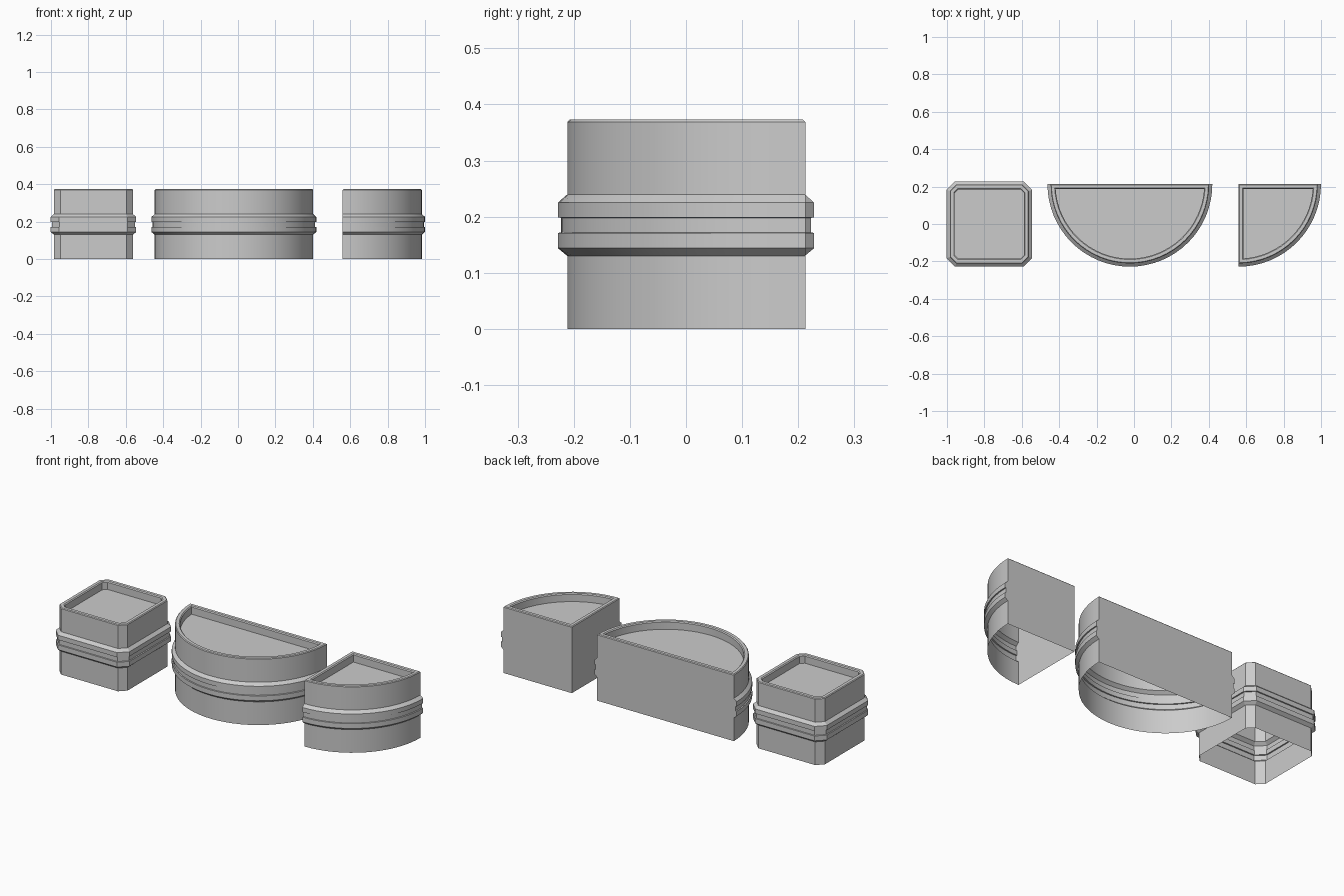
import bpy, bmesh
from math import sin, cos, asin, sqrt, radians

if "Cube" in bpy.data.objects:
    bpy.data.objects.remove(bpy.data.objects["Cube"])

# Wall profile: (z, ring offset outwards, inset of the whole outline)
PROFILE = [
    (0.0, 0, 0), (0.13, 0, 0),
    (0.144, 0.017, 0), (0.171, 0.017, 0),        # lower ring
    (0.172, 0.011, 0), (0.198, 0.011, 0),        # groove
    (0.199, 0.017, 0), (0.225, 0.017, 0),        # upper ring
    (0.24, 0, 0), (0.369, 0, 0),
    (0.373, 0, 0.004), (0.373, 0, 0.021),        # rim
    (0.368, 0, 0.026), (0.328, 0, 0.026),        # recess
]


def square_outline(ring, inset):
    d = ring - inset
    h = 0.2115 + d
    k = h - (0.035 + d * (2 - sqrt(2)))
    return [(k, -h), (h, -k), (h, k), (k, h), (-k, h), (-h, k), (-h, -k), (-k, -h)]


def sector_outline(start, segments, corner):
    def outline(ring, inset):
        r = 0.4237 + ring - inset
        t = asin(inset / r)
        a0, a1 = radians(start) + t, -t
        pts = []
        for i in range(segments + 1):
            a = a0 + (a1 - a0) * i / segments
            pts.append((r * cos(a), r * sin(a)))
        if corner:
            pts.append((inset, -inset))
        return pts
    return outline


def build(name, outline, cx, cy):
    # Stack outlines along the profile, open below, closed by the recess floor
    bm = bmesh.new()
    loops = [[bm.verts.new((x + cx, y + cy, z)) for x, y in outline(ring, inset)]
             for z, ring, inset in PROFILE]
    for low, high in zip(loops, loops[1:]):
        n = len(low)
        for i in range(n):
            j = (i + 1) % n
            bm.faces.new((low[i], low[j], high[j], high[i]))
    bm.faces.new(loops[-1])
    mesh = bpy.data.meshes.new(name)
    bm.to_mesh(mesh)
    bm.free()
    obj = bpy.data.objects.new(name, mesh)
    bpy.context.collection.objects.link(obj)
    bpy.ops.object.select_all(action='DESELECT')
    obj.select_set(True)
    bpy.context.view_layer.objects.active = obj
    bpy.ops.object.shade_smooth_by_angle(angle=radians(20))


build("square_post", square_outline, -0.773, 0)
build("half_round_post", sector_outline(-180, 32, False), -0.022, 0.2127)
build("quarter_round_post", sector_outline(-90, 16, True), 0.559, 0.2127)
